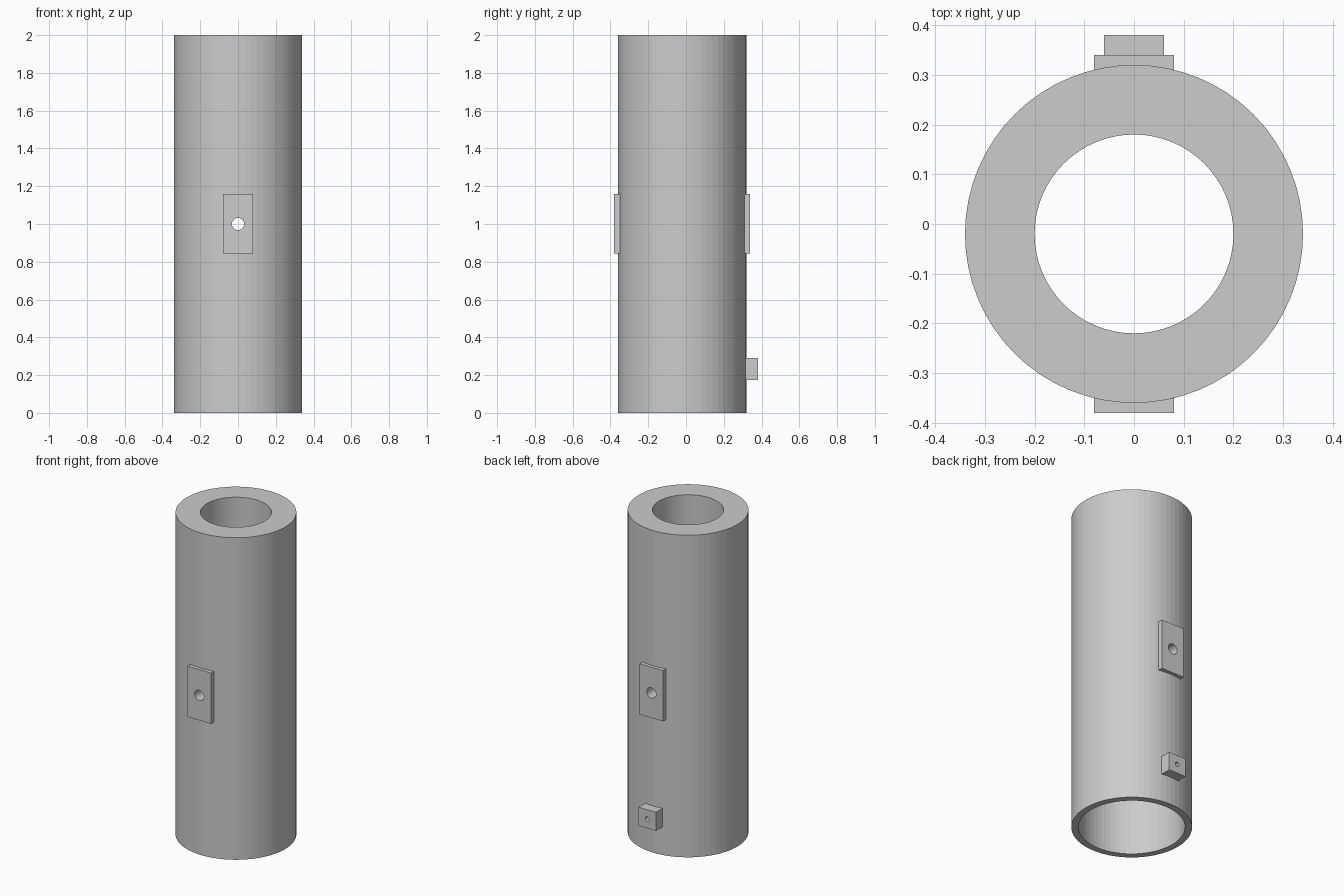
import bpy, bmesh, math
from mathutils import Matrix

if "Cube" in bpy.data.objects:
    bpy.data.objects.remove(bpy.data.objects["Cube"])

CY = -0.02          # tube axis in y
SIDES = 64

grey = bpy.data.materials.new("plain_grey")
grey.diffuse_color = (0.604, 0.604, 0.604, 1)
grey.use_nodes = True
grey.node_tree.nodes["Principled BSDF"].inputs["Base Color"].default_value = grey.diffuse_color


def add_object(name, bm):
    bmesh.ops.recalc_face_normals(bm, faces=bm.faces)
    mesh = bpy.data.meshes.new(name)
    bm.to_mesh(mesh)
    bm.free()
    mesh.materials.append(grey)
    ob = bpy.data.objects.new(name, mesh)
    bpy.context.collection.objects.link(ob)
    return ob


def lathe(name, profile):
    """Revolve a closed (radius, z) profile about the tube axis."""
    bm = bmesh.new()
    rings = []
    for i in range(SIDES):
        a = 2 * math.pi * i / SIDES
        rings.append([bm.verts.new((r * math.cos(a), CY + r * math.sin(a), z))
                      for r, z in profile])
    n = len(profile)
    for i in range(SIDES):
        a, b = rings[i], rings[(i + 1) % SIDES]
        for j in range(n):
            k = (j + 1) % n
            bm.faces.new((a[j], b[j], b[k], a[k]))
    return add_object(name, bm)


def box(name, lo, hi):
    bm = bmesh.new()
    centre = [(a + b) / 2 for a, b in zip(lo, hi)]
    size = [b - a for a, b in zip(lo, hi)]
    bmesh.ops.create_cube(bm, size=1, matrix=Matrix.Translation(centre) @ Matrix.Diagonal((*size, 1)))
    return add_object(name, bm)


def drill(targets, radius, z, y0, y1):
    """Cut a round hole along y through every target."""
    bm = bmesh.new()
    bmesh.ops.create_cone(bm, cap_ends=True, segments=32, radius1=radius, radius2=radius,
                          depth=y1 - y0,
                          matrix=Matrix.Translation((0, (y0 + y1) / 2, z)) @ Matrix.Rotation(math.pi / 2, 4, 'X'))
    cutter = add_object("hole_cutter", bm)
    cutter.hide_render = True
    for ob in targets:
        mod = ob.modifiers.new("hole", 'BOOLEAN')
        mod.operation = 'DIFFERENCE'
        mod.solver = 'EXACT'
        mod.object = cutter
        bpy.context.view_layer.objects.active = ob
        bpy.ops.object.modifier_apply(modifier=mod.name)
    bpy.data.objects.remove(cutter)


# tube with a wide socket below and a narrower bore above
tube = lathe("tube", [(0.34, 0), (0.34, 2), (0.20, 2), (0.20, 0.6), (0.30, 0.6), (0.30, 0)])

# bolt pads at mid height, front and back
front_pad = box("front_pad", (-0.08, -0.38, 0.845), (0.08, -0.345, 1.16))
back_pad = box("back_pad", (-0.08, 0.305, 0.845), (0.08, 0.34, 1.16))

# small screw block low on the back
screw_block = box("screw_block", (-0.06, 0.31, 0.175), (0.06, 0.38, 0.29))

# bolt hole right through, and screw hole through the back wall
drill([tube, front_pad, back_pad], 0.032, 1.0, -0.6, 0.6)
drill([tube, screw_block], 0.014, 0.232, 0.1, 0.6)
